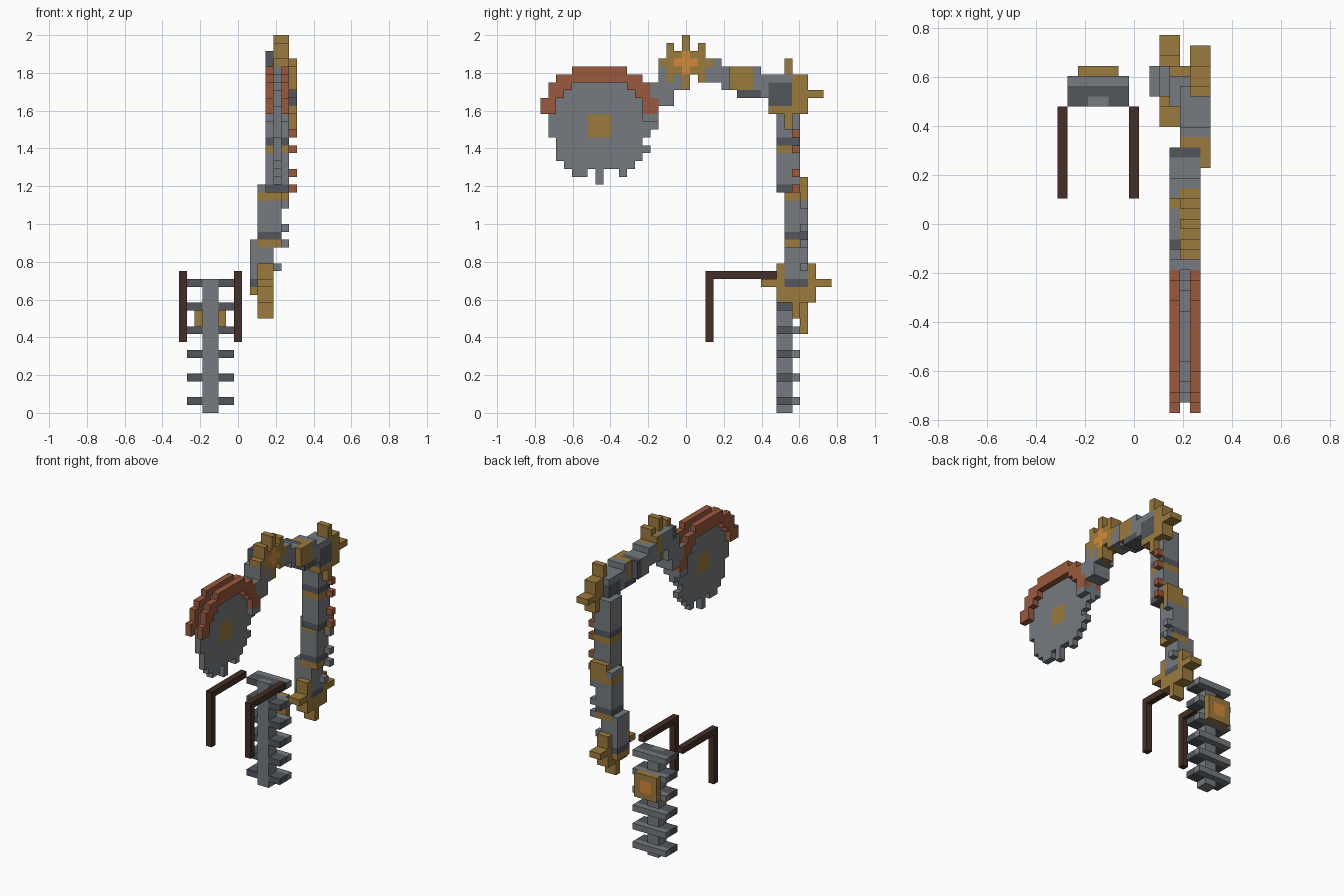
import bpy
import bmesh
from mathutils import Vector

cube = bpy.data.objects.get("Cube")
if cube:
    bpy.data.objects.remove(cube, do_unlink=True)

U = 1 / 24                       # side of one block
ORIGIN = Vector((7.5, 18.5, 0))  # grid point placed at the middle of the base

COLOURS = {
    "steel grey": (0.18, 0.195, 0.21),
    "dark steel": (0.085, 0.095, 0.107),
    "brass": (0.33, 0.196, 0.047),
    "copper red": (0.32, 0.10, 0.047),
    "glowing orange": (0.65, 0.25, 0.043),
    "leather brown": (0.06, 0.029, 0.02),
}
GREY, DARK, BRASS, RED, ORANGE, LEATHER = range(6)

materials = []
for name, rgb in COLOURS.items():
    mat = bpy.data.materials.new(name)
    mat.use_nodes = True
    mat.diffuse_color = (*rgb, 1)
    bsdf = mat.node_tree.nodes["Principled BSDF"]
    bsdf.inputs["Base Color"].default_value = (*rgb, 1)
    bsdf.inputs["Roughness"].default_value = 0.8
    materials.append(mat)

cells = {}  # block position -> (part, colour); later parts replace earlier ones


def fill(part, colour, xs, ys, zs):
    """Fill a box of blocks given (start, end) ranges."""
    for i in range(*xs):
        for j in range(*ys):
            for k in range(*zs):
                cells[i, j, k] = (part, colour)


def gear(part, xs, cy, cz):
    """Square hub with four long teeth."""
    fill(part, BRASS, xs, (cy - 2, cy + 3), (cz - 2, cz + 3))
    fill(part, BRASS, xs, (cy - 4, cy + 5), (cz, cz + 1))
    fill(part, BRASS, xs, (cy, cy + 1), (cz - 4, cz + 5))


# Harness: spine, ribs, shoulder straps and power core
fill("spine", GREY, (3, 5), (30, 32), (0, 17))
for k in range(1, 17, 3):
    fill("ribs", DARK, (1, 7), (30, 32), (k, k + 1))
    fill("ribs", GREY, (1, 7), (32, 33), (k, k + 1))
    fill("spine", GREY, (3, 5), (30, 31), (k, k + 1))
for side, i in (("right", 0), ("left", 7)):
    fill(side + "_strap", LEATHER, (i, i + 1), (21, 30), (17, 18))
    fill(side + "_strap", LEATHER, (i, i + 1), (21, 22), (9, 18))
fill("power_core", BRASS, (2, 6), (33, 34), (10, 14))
fill("power_core", ORANGE, (3, 5), (33, 34), (11, 13))

# Upright arm: three stepped sections with dark and brass bands
gear("shoulder_gear", (10, 12), 32, 16)
for n, (part, y, z, top) in enumerate((("lower_arm", 31, 15, 22),
                                       ("middle_arm", 31, 21, 29),
                                       ("upper_arm", 30, 28, 40))):
    xs, ys = (9 + n, 12 + n), (y, y + 3)
    fill(part, GREY, xs, ys, (z, top))
    if n < 2:
        fill(part, BRASS, xs, ys, (z, z + 1))
        fill(part, DARK, xs, ys, (z + 1, z + 2))
    else:
        fill("middle_arm", BRASS, (10, 13), (31, 34), (27, 28))
        fill(part, DARK, xs, ys, (z, z + 1))
        fill(part, BRASS, xs, ys, (33, 34))
        fill(part, DARK, xs, ys, (34, 35))
fill("arm_back_plate", BRASS, (11, 14), (33, 34), (27, 30))

# Studs along the arm's left side
for i, k in ((12, 18), (13, 21), (13, 23), (13, 26)):
    fill("grey_studs", GREY, (i, i + 1), (33, 34), (k, k + 1))
for k in (28, 30, 33, 35):
    fill("red_studs", RED, (14, 15), (32, 33), (k, k + 1))

# Elbow gear and forearm reaching forwards
gear("elbow_gear", (13, 15), 31, 40)
fill("elbow_joint", GREY, (12, 15), (27, 32), (40, 43))
fill("elbow_joint", DARK, (12, 15), (29, 32), (39, 42))
fill("elbow_joint", DARK, (12, 15), (25, 28), (40, 41))
fill("forearm", GREY, (12, 15), (27, 28), (41, 44))
fill("forearm", BRASS, (12, 15), (24, 27), (41, 44))
fill("forearm", GREY, (11, 14), (23, 25), (41, 44))
fill("forearm", DARK, (11, 14), (25, 26), (41, 44))
fill("forearm", GREY, (11, 14), (20, 23), (42, 45))

# Wrist sections stepping down to the blade
fill("wrist", GREY, (11, 14), (16, 21), (43, 46))
fill("wrist", DARK, (11, 14), (16, 17), (43, 46))
fill("wrist", BRASS, (11, 14), (20, 21), (43, 46))
fill("blade_mount", GREY, (11, 14), (15, 18), (41, 44))
fill("blade_mount", GREY, (11, 14), (14, 17), (39, 42))
fill("blade_mount", GREY, (11, 14), (13, 15), (37, 40))

# Wrist gear: small hub, teeth on the axes and the diagonals, glowing centre
WRIST = (12, 14)
fill("wrist_gear", BRASS, WRIST, (16, 21), (43, 46))
fill("wrist_gear", BRASS, WRIST, (15, 22), (44, 45))
fill("wrist_gear", BRASS, WRIST, (18, 19), (41, 48))
for dj in (-2, 2):
    for dk in (-2, 2):
        fill("wrist_gear", BRASS, WRIST, (18 + dj, 19 + dj), (44 + dk, 45 + dk))
fill("wrist_gear", ORANGE, (13, 14), (17, 20), (44, 45))
fill("wrist_gear", ORANGE, (13, 14), (18, 19), (43, 46))

# Round saw blade, its teeth, and the pair of curved guards
TEETH = [(-3, -6), (-2, -6), (0, -6), (0, -7), (3, -6), (6, -3), (6, -1),
         (6, 0), (7, 0), (-6, -1), (-6, 0), (-6, 1)]
for dj in range(-8, 9):
    for dk in range(-8, 9):
        r2 = dj * dj + dk * dk
        ys, zs = (7 + dj, 8 + dj), (36 + dk, 37 + dk)
        in_disc = r2 <= 41 and abs(dj) < 6 and dk > -6
        upper_rim = dk > 0 and r2 <= 41
        if in_disc or upper_rim or (dj, dk) in TEETH:
            hub = max(abs(dj), abs(dk)) <= 1
            fill("saw_blade", BRASS if hub else GREY, (12, 13), ys, zs)
        if dk >= 2 and 36 <= r2 <= 61:
            fill("right_blade_guard", RED, (11, 12), ys, zs)
            fill("left_blade_guard", RED, (13, 14), ys, zs)

# Outward directions, each with the corners of its block face
SIDES = {
    (1, 0, 0): ((1, 0, 0), (1, 1, 0), (1, 1, 1), (1, 0, 1)),
    (-1, 0, 0): ((0, 0, 0), (0, 0, 1), (0, 1, 1), (0, 1, 0)),
    (0, 1, 0): ((0, 1, 0), (0, 1, 1), (1, 1, 1), (1, 1, 0)),
    (0, -1, 0): ((0, 0, 0), (1, 0, 0), (1, 0, 1), (0, 0, 1)),
    (0, 0, 1): ((0, 0, 1), (1, 0, 1), (1, 1, 1), (0, 1, 1)),
    (0, 0, -1): ((0, 0, 0), (0, 1, 0), (1, 1, 0), (1, 0, 0)),
}


def build(part):
    """Skin the exposed sides of a part and merge its flat areas."""
    bm = bmesh.new()
    for cell, (owner, colour) in cells.items():
        if owner != part:
            continue
        for side, corners in SIDES.items():
            if tuple(a + b for a, b in zip(cell, side)) in cells:
                continue
            verts = [bm.verts.new((Vector(cell) + Vector(c) - ORIGIN) * U)
                     for c in corners]
            bm.faces.new(verts).material_index = colour
    bmesh.ops.remove_doubles(bm, verts=bm.verts[:], dist=U / 100)
    bmesh.ops.dissolve_limit(bm, angle_limit=0.01, verts=bm.verts[:],
                             edges=bm.edges[:], delimit={'MATERIAL'})
    mesh = bpy.data.meshes.new(part)
    bm.to_mesh(mesh)
    bm.free()
    for mat in materials:
        mesh.materials.append(mat)
    bpy.context.collection.objects.link(bpy.data.objects.new(part, mesh))


for part in sorted({owner for owner, _ in cells.values()}):
    build(part)
